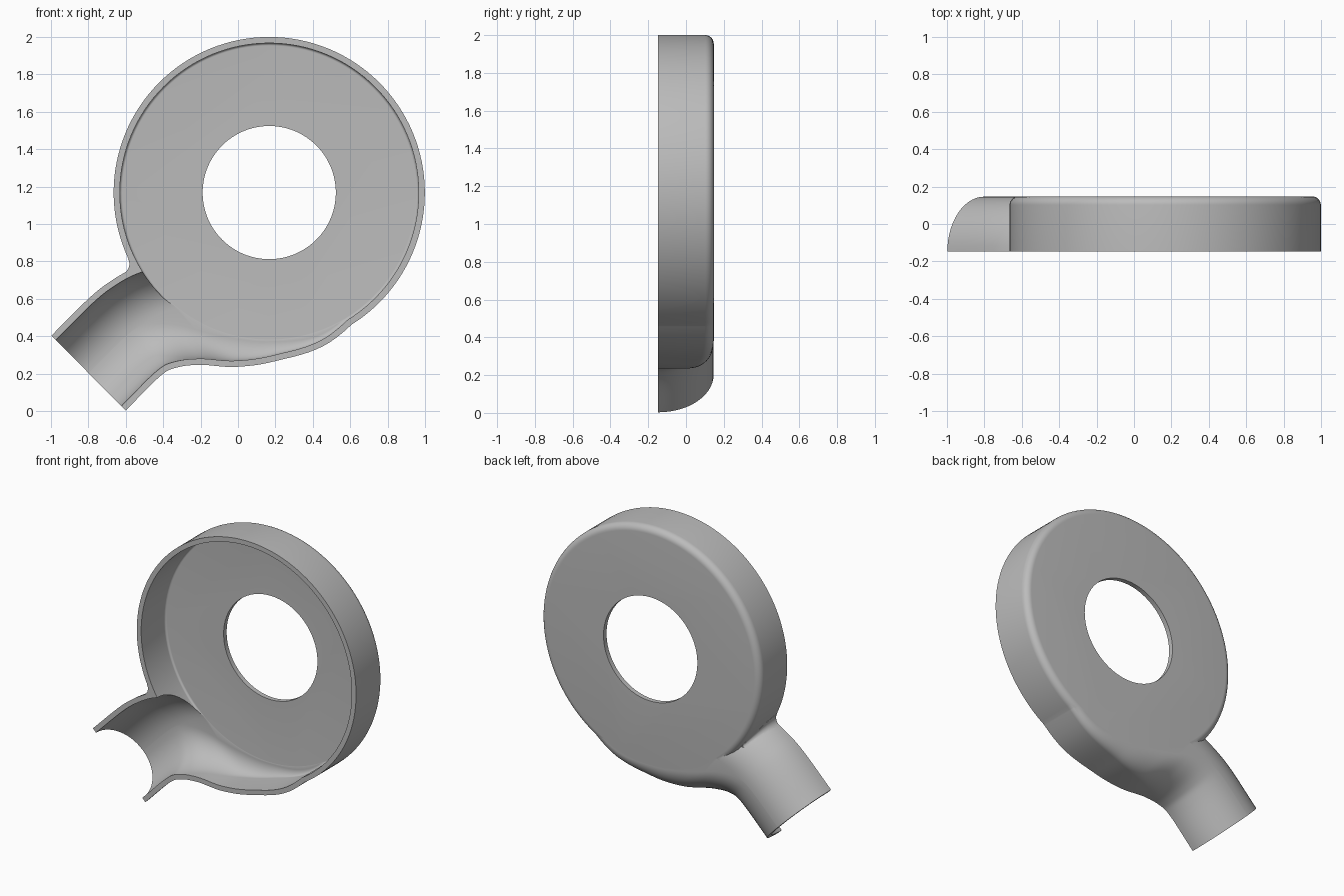
import bpy, bmesh, math
from mathutils import Vector

if "Cube" in bpy.data.objects:
    bpy.data.objects.remove(bpy.data.objects["Cube"])

BACK, FRONT, WALL = 0.147, -0.147, 0.033
CENTRE, RADIUS, HOLE = Vector((0.167, 1.168)), 0.832, 0.356

grey = bpy.data.materials.new("plain grey")
grey.use_nodes = True
grey.diffuse_color = (0.5, 0.5, 0.5, 1)
grey.node_tree.nodes["Principled BSDF"].inputs["Base Color"].default_value = (0.5, 0.5, 0.5, 1)


def loft(name, rings):
    """Closed solid skinned over rings of equal point count."""
    bm = bmesh.new()
    rows = [[bm.verts.new(p) for p in ring] for ring in rings]
    n = len(rows[0])
    for a, b in zip(rows, rows[1:]):
        for i in range(n):
            j = (i + 1) % n
            bm.faces.new((a[i], a[j], b[j], b[i]))
    bm.faces.new(rows[0])
    bm.faces.new(rows[-1][::-1])
    bmesh.ops.recalc_face_normals(bm, faces=bm.faces)
    mesh = bpy.data.meshes.new(name)
    bm.to_mesh(mesh)
    bm.free()
    mesh.materials.append(grey)
    obj = bpy.data.objects.new(name, mesh)
    bpy.context.collection.objects.link(obj)
    return obj


def combine(target, tool, operation):
    mod = target.modifiers.new("combine", 'BOOLEAN')
    mod.operation, mod.object, mod.solver = operation, tool, 'EXACT'
    bpy.context.view_layer.objects.active = target
    bpy.ops.object.modifier_apply(modifier=mod.name)
    bpy.data.objects.remove(tool)


def circle(r, y, n=128):
    turns = [2 * math.pi * i / n for i in range(n)]
    return [(CENTRE.x + r * math.cos(t), y, CENTRE.y + r * math.sin(t)) for t in turns]


def drum(name, r, front, back, fillet):
    arc = [math.pi / 2 * i / 8 for i in range(9)]
    return loft(name, [circle(r, front)] + [
        circle(r - fillet * (1 - math.cos(t)), back - fillet * (1 - math.sin(t))) for t in arc])


def smooth(points, steps=8):
    """Catmull-Rom interpolation of equally long tuples."""
    p = [Vector(q) for q in points]
    p = [2 * p[0] - p[1]] + p + [2 * p[-1] - p[-2]]
    out = []
    for a, b, c, d in zip(p, p[1:], p[2:], p[3:]):
        for i in range(steps):
            t = i / steps
            out.append(0.5 * (2 * b + (c - a) * t + (2 * a - 5 * b + 4 * c - d) * t * t
                              + (3 * b - a - 3 * c + d) * t ** 3))
    return out + [p[-2]]


# Scroll edges from outlet into the drum; lower edge also has fillet width and depth
lower = smooth([(-0.6, 0.003, 0.283, 0.294), (-0.42, 0.183, 0.283, 0.294),
                (-0.33, 0.232, 0.28, 0.294), (-0.2, 0.247, 0.26, 0.22),
                (-0.015, 0.236, 0.2, 0.13), (0.2, 0.267, 0.12, 0.08),
                (0.49, 0.367, 0.06, 0.05), (0.79, 0.64, 0.045, 0.045)])
upper = smooth([(-0.998, 0.403), (-0.8, 0.6), (-0.68, 0.695), (-0.55, 0.765),
                (-0.38, 0.81), (-0.15, 0.84), (0.1, 0.85), (0.4, 0.85)])


def edge_shift(path, i, side):
    tangent = path[min(i + 1, len(path) - 1)].xy - path[max(i - 1, 0)].xy
    return Vector((-tangent.y, tangent.x)).normalized() * side


def scroll(name, inset, front, back):
    arc = [math.pi / 2 * i / 14 for i in range(15)]
    rings = []
    for i, (lo, up) in enumerate(zip(lower, upper)):
        low = lo.xy + edge_shift(lower, i, inset)
        top = up + edge_shift(upper, i, -inset)
        across = top - low
        width = across.length
        across.normalize()
        a_low = min(max(lo[2] - inset, 0.012), width * 0.499)
        b_low = max(lo[3] - inset, 0.012)
        a_top = min(0.283 - inset, width * 0.499)
        b_top = 0.294 - inset
        side = [(a_low * (1 - math.cos(t)), back - b_low * (1 - math.sin(t))) for t in arc]
        far = [(width - a_top * (1 - math.cos(t)), back - b_top * (1 - math.sin(t)))
               for t in reversed(arc)]
        outline = [(0, front)] + side + far + [(width, front)]
        rings.append([((low + across * u).x, y, (low + across * u).y) for u, y in outline])
    if inset:  # run the cavity out through the outlet
        rings.insert(0, [(x - 0.06, y, z - 0.06) for x, y, z in rings[0]])
    return loft(name, rings)


# Concave blend in the notch between drum and outlet
def notch_blend():
    rings = []
    for i in range(-1, 8):
        t = math.radians(max(i, 0) * 8)
        turn = math.atan2(0.765 - CENTRE.y, -0.56 - CENTRE.x) + 0.283 * (1 - math.cos(t)) / RADIUS
        out = Vector((math.cos(turn), math.sin(turn)))
        up = Vector((out.y, -out.x))
        corner = CENTRE + out * RADIUS
        size = 0.055 * (1 - max(i, 0) / 9)
        shape = [(-0.012, -0.012), (size, -0.012)]
        for k in range(7):
            q = math.pi / 2 * k / 6
            shape.append((size * (1 - math.sin(q)), size * (1 - math.cos(q))))
        shape.append((-0.012, size))
        pts = [corner + out * u + up * v for u, v in shape]
        y = -0.23 if i < 0 else FRONT + 0.294 * math.sin(t)
        rings.append([(p.x, y, p.y) for p in pts])
    return loft("notch_blend", rings)


# Outer body
housing = drum("blower_housing", RADIUS, -0.25, BACK, 0.045)
combine(housing, scroll("outlet_scroll", 0, -0.24, BACK - 0.0006), 'UNION')
combine(housing, notch_blend(), 'UNION')

# Cavity, inlet hole and flat open front
cavity = drum("cavity", RADIUS - WALL, -0.3, BACK - WALL, 0.014)
combine(cavity, scroll("cavity_scroll", WALL, -0.29, BACK - WALL - 0.0006), 'UNION')
combine(housing, cavity, 'DIFFERENCE')
combine(housing, loft("inlet", [circle(HOLE, -0.5), circle(HOLE, 0.5)]), 'DIFFERENCE')
slab = [(-2, -1), (2, -1), (2, 3), (-2, 3)]
combine(housing, loft("trim", [[(x, y, z) for x, z in slab] for y in (-1, FRONT)]), 'DIFFERENCE')

bpy.ops.object.select_all(action='DESELECT')
housing.select_set(True)
bpy.context.view_layer.objects.active = housing
bpy.ops.object.shade_smooth_by_angle(angle=math.radians(30))
